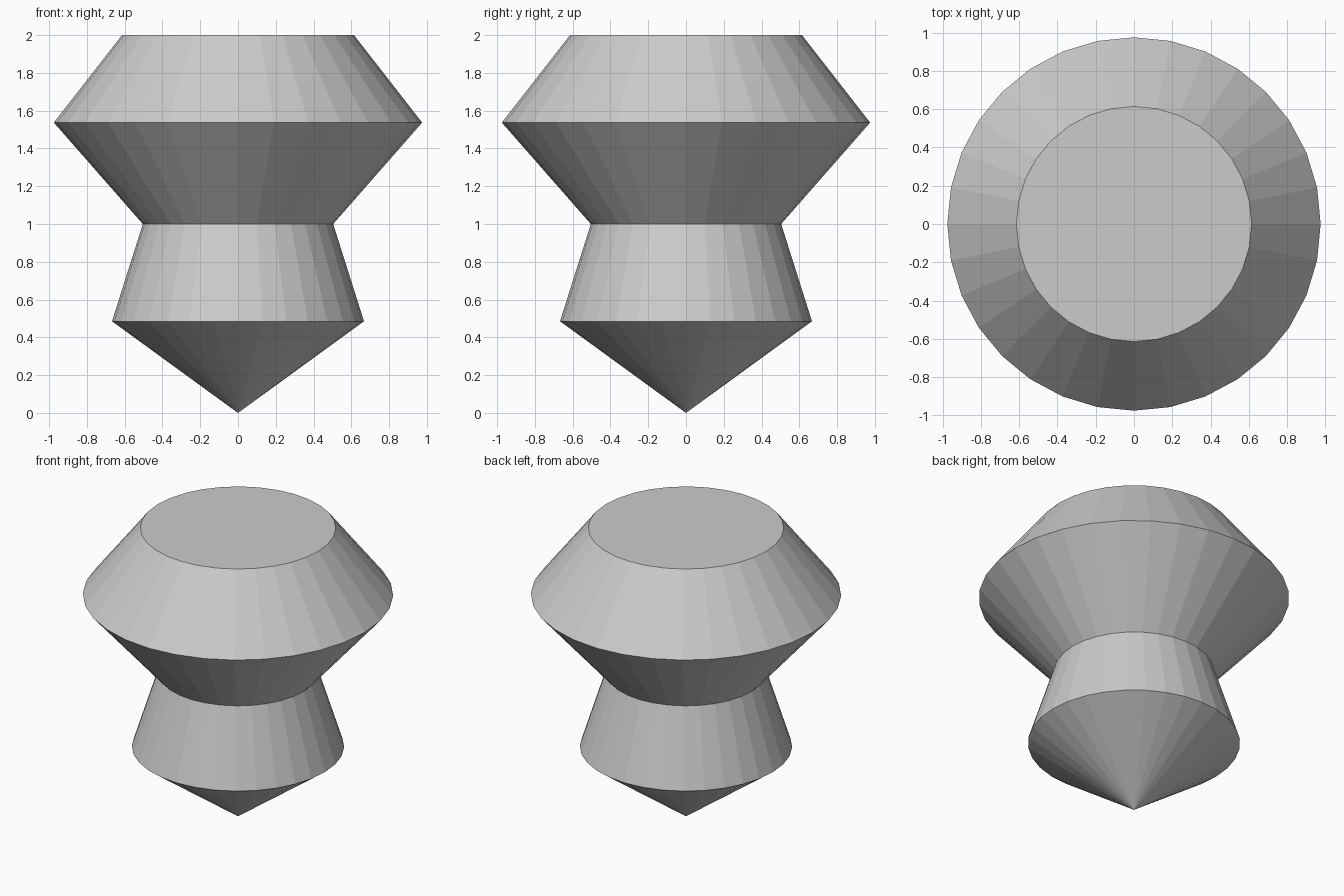
import bpy, bmesh
from math import cos, sin, tau

if "Cube" in bpy.data.objects:
    bpy.data.objects.remove(bpy.data.objects["Cube"])

SIDES = 32


def lathe(name, profile):
    """Closed, flat-shaded turned solid; a radius of 0 makes a point."""
    bm = bmesh.new()
    rings = []
    for r, z in profile:
        n = SIDES if r > 0 else 1
        rings.append([bm.verts.new((r * cos(tau * i / SIDES), r * sin(tau * i / SIDES), z))
                      for i in range(n)])
    for low, high in zip(rings, rings[1:]):
        for i in range(SIDES):
            j = (i + 1) % SIDES
            if len(low) == 1:
                bm.faces.new((low[0], high[j], high[i]))
            else:
                bm.faces.new((low[i], low[j], high[j], high[i]))
    bm.faces.new(rings[-1])  # flat top
    bmesh.ops.recalc_face_normals(bm, faces=bm.faces)
    mesh = bpy.data.meshes.new(name)
    bm.to_mesh(mesh)
    bm.free()
    obj = bpy.data.objects.new(name, mesh)
    bpy.context.collection.objects.link(obj)
    return obj


# Pointed tip, lower shoulder, waist, wide rim, flat top
lathe("turned_body", [(0, 0), (0.667, 0.485), (0.504, 1.0), (0.975, 1.537), (0.614, 2.0)])
